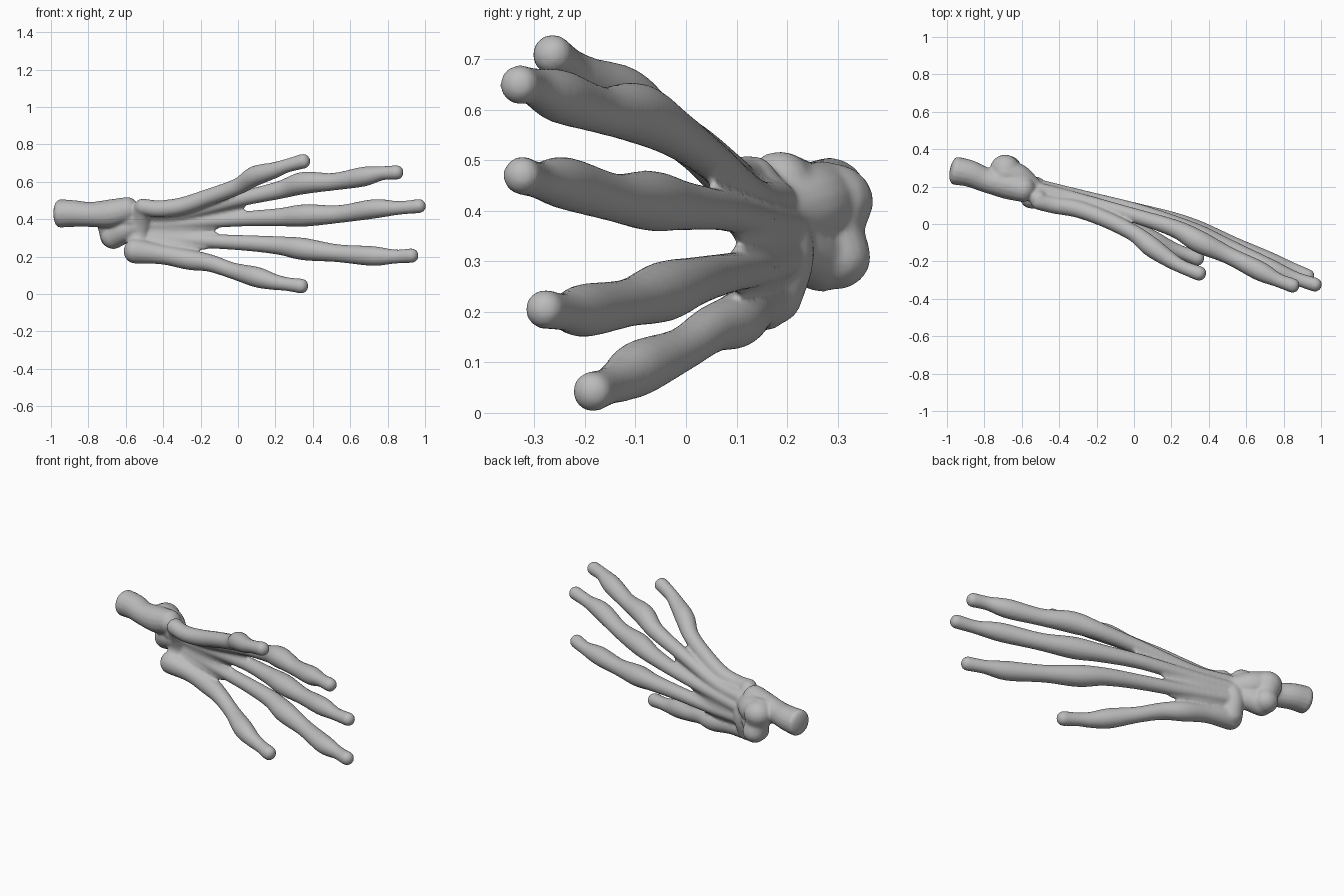
import bpy
import bmesh
import math
from mathutils import Vector

if "Cube" in bpy.data.objects:
    bpy.data.objects.remove(bpy.data.objects["Cube"], do_unlink=True)

SIDES = 16
STEPS = 6
UNIT = 0.01  # path points are given in hundredths: x, y, z, radius


def smooth_path(points):
    """Pass a smooth curve through points of position and radius."""
    pts = [Vector(p) * UNIT for p in points]
    pts = [pts[0] * 2 - pts[1]] + pts + [pts[-1] * 2 - pts[-2]]
    out = []
    for a, b, c, d in zip(pts, pts[1:], pts[2:], pts[3:]):
        for i in range(STEPS):
            t = i / STEPS
            out.append((b * 2 + (c - a) * t + (a * 2 - b * 5 + c * 4 - d) * t**2
                        + (b * 3 - a - c * 3 + d) * t**3) / 2)
    return out + [pts[-2]]


def add_bone(bm, points, start_cap=0.9, end_cap=0.9):
    """Loft a round bone with domed ends along a path."""
    path = smooth_path(points)
    pos = [p.to_3d() for p in path]
    rad = [p.w for p in path]
    first = (pos[0] - pos[1]).normalized()
    last = (pos[-1] - pos[-2]).normalized()
    dome = [math.radians(a) for a in (80, 60, 40, 20)]
    r0, r1 = rad[0], rad[-1]
    pos = ([pos[0] + first * r0 * start_cap * math.sin(a) for a in dome] + pos
           + [pos[-1] + last * r1 * end_cap * math.sin(a) for a in reversed(dome)])
    rad = ([r0 * math.cos(a) for a in dome] + rad
           + [r1 * math.cos(a) for a in reversed(dome)])
    rings = []
    side = first.orthogonal().normalized()
    for i, (p, r) in enumerate(zip(pos, rad)):
        along = (pos[min(i + 1, len(pos) - 1)] - pos[max(i - 1, 0)]).normalized()
        side = (side - along * side.dot(along)).normalized()
        up = along.cross(side)
        turns = [math.tau * k / SIDES for k in range(SIDES)]
        rings.append([bm.verts.new(p + (side * math.cos(t) + up * math.sin(t)) * r)
                      for t in turns])
    for lo, hi in zip(rings, rings[1:]):
        for k in range(SIDES):
            n = (k + 1) % SIDES
            bm.faces.new((lo[k], lo[n], hi[n], hi[k]))
    bm.faces.new(reversed(rings[0]))
    bm.faces.new(rings[-1])


# Digits, from wrist to tip
thumb = [(-51, 12, 46.5, 4.5), (-42, 10, 45.5, 4.6), (-30, 8, 47, 4.7),
         (-15, 2.5, 52, 4.5), (0, -5, 57.5, 4.5), (9, -12, 63, 5.4), (19, -19, 66, 4.4),
         (26, -23, 68.5, 3.7), (35, -26.5, 71, 4)]
index_finger = [(-50, 18, 42, 4), (-30, 13, 43, 3.8), (0, 4.5, 50.5, 4),
                (22, -2.5, 55.5, 4.8), (35, -9.5, 59.3, 6), (51, -17, 60, 4.7),
                (67, -25, 62.7, 5.3), (77, -30, 64.5, 3.8), (85, -33, 65, 3.9)]
middle_finger = [(-51, 20, 37, 4), (-30, 15, 38, 3.8), (0, 7.5, 40, 4),
                 (22, -0.5, 41, 4.9), (36, -7, 42, 6), (54, -14.5, 42.7, 4.8),
                 (73, -24, 45.5, 5.2), (86, -29, 46, 3.7), (97, -32.5, 47, 3.8)]
ring_finger = [(-52, 20, 31, 4), (-30, 15, 29, 3.8), (0, 7.5, 27.5, 4.1),
               (21, 1.5, 26, 4.9), (35, -4.5, 24, 6), (53, -11.5, 21.8, 4.8),
               (72, -20, 20.3, 5.3), (84, -24, 20, 3.8), (93, -28, 20.5, 3.9)]
little_finger = [(-55, 15, 23, 6.8), (-40, 13, 21, 5.3), (-26, 10, 18.3, 5.5),
                 (-15, 5, 16.5, 4.7), (-3, -1, 12.5, 4.4), (10, -9, 9, 5.5),
                 (19, -13, 6.5, 4.4), (26, -15.5, 5.3, 3.7), (34, -18.5, 4.2, 4)]
digits = [thumb, index_finger, middle_finger, ring_finger, little_finger]

bm = bmesh.new()
for digit in digits:
    add_bone(bm, digit)

# Thin webs between neighbouring hand bones, each fading out at its own reach
for one, two, reach in zip(digits, digits[1:], (0.5, 1.1, 0.6, 0.65)):
    for share in (0.33, 0.67):
        web = [Vector(a).lerp(Vector(b), share) for a, b in zip(one[:3], two[:3])]
        web[2] = web[1].lerp(web[2], reach)
        for point, radius in zip(web, (3.4, 3, 1.5)):
            point.w = radius
        add_bone(bm, web)

# Row of wrist bones
add_bone(bm, [(-51, 13, 46.5, 4.7), (-52, 18, 38, 5.7), (-53, 19.5, 31, 5.9), (-54, 17, 23, 6)])
# Forearm shaft, its rear ridge, and the knobs at the wrist joint
add_bone(bm, [(-95.5, 28.5, 43, 7.6), (-88, 27, 43, 7.2), (-79, 23.5, 42.5, 6.7),
              (-68, 21, 43, 7.6), (-59, 18.5, 45, 6.9)], start_cap=0.4)
add_bone(bm, [(-69, 29, 42, 8.2), (-68, 28.5, 36, 7), (-67, 30, 30.5, 6.7)])
add_bone(bm, [(-67, 27, 30.5, 6.7), (-60, 22, 34, 6.4), (-54, 18, 36, 5)])
add_bone(bm, [(-69, 27, 42, 8), (-62, 24, 41, 8), (-55, 19, 40, 6.4)])

bmesh.ops.recalc_face_normals(bm, faces=bm.faces)
mesh = bpy.data.meshes.new("bony_hand")
bm.to_mesh(mesh)
bm.free()
hand = bpy.data.objects.new("bony_hand", mesh)
bpy.context.collection.objects.link(hand)

# Fuse the bones into one soft surface
fuse = hand.modifiers.new("fuse", "REMESH")
fuse.mode = "VOXEL"
fuse.voxel_size = 0.008
fuse.use_smooth_shade = True
soften = hand.modifiers.new("soften", "SMOOTH")
soften.factor = 0.5
soften.iterations = 6

# Plain bone grey
grey = bpy.data.materials.new("bone_grey")
grey.use_nodes = True
colour = (0.5, 0.5, 0.5, 1)
grey.diffuse_color = colour
grey.node_tree.nodes["Principled BSDF"].inputs["Base Color"].default_value = colour
mesh.materials.append(grey)
